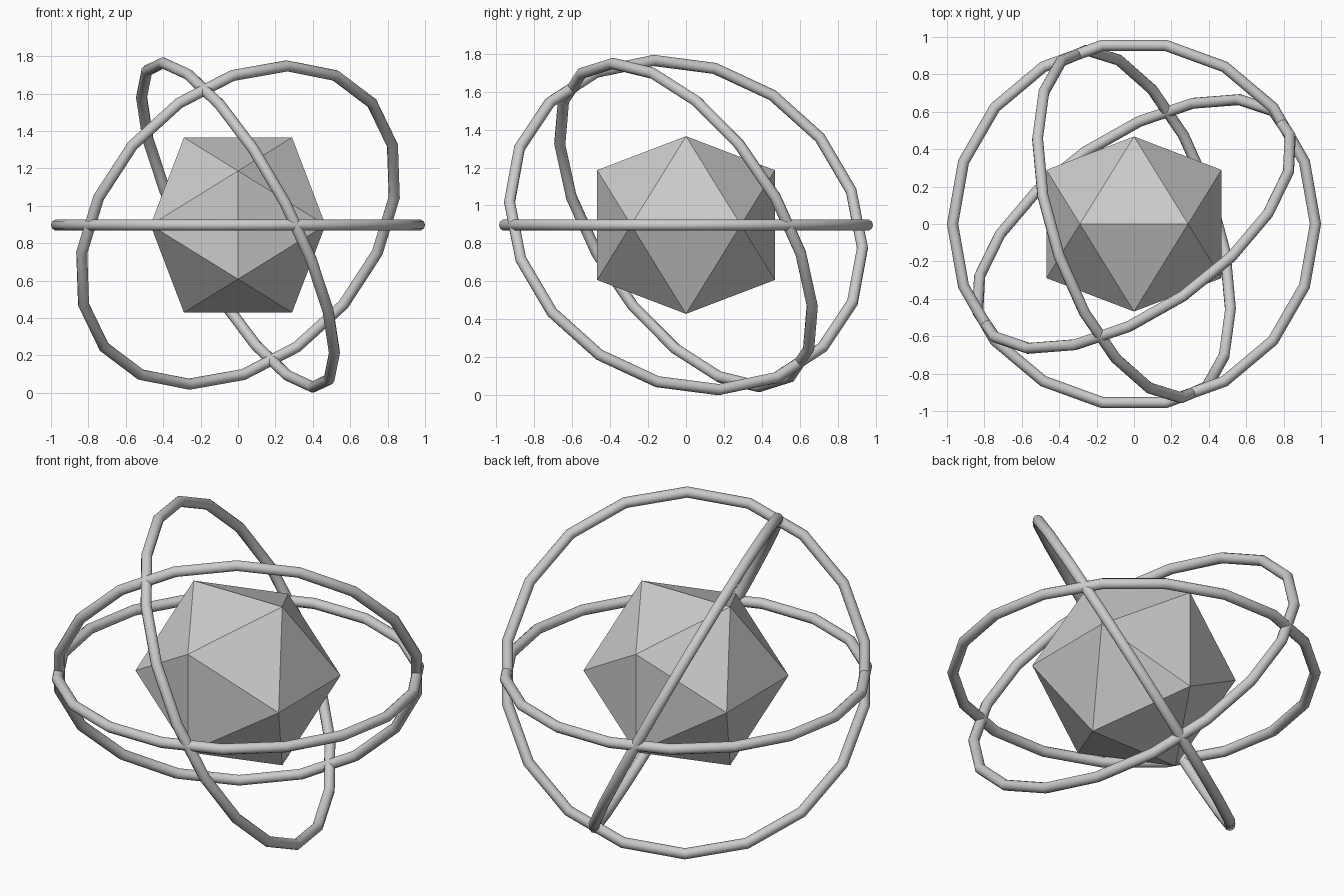
import bpy, bmesh
from math import radians, sqrt
from mathutils import Matrix

if "Cube" in bpy.data.objects:
    bpy.data.objects.remove(bpy.data.objects["Cube"])

CENTRE = Matrix.Translation((0, 0, 0.897))
CORE_RADIUS = 0.55
RING_RADIUS, TUBE_RADIUS = 0.97, 0.03


def make_core():
    # Icosahedron from three crossed golden rectangles, flat faces
    phi = (1 + sqrt(5)) / 2
    k = CORE_RADIUS / sqrt(1 + phi * phi)
    a, b = k, k * phi
    bm = bmesh.new()
    for s in (-1, 1):
        for t in (-1, 1):
            bm.verts.new((s * a, 0, t * b))
            bm.verts.new((s * b, t * a, 0))
            bm.verts.new((0, s * b, t * a))
    bmesh.ops.convex_hull(bm, input=bm.verts[:])
    bmesh.ops.recalc_face_normals(bm, faces=bm.faces[:])
    mesh = bpy.data.meshes.new("core")
    bm.to_mesh(mesh)
    bm.free()
    core = bpy.data.objects.new("core", mesh)
    core.matrix_world = CENTRE
    bpy.context.collection.objects.link(core)


def make_ring(name, azimuth, tilt, spin):
    # 18-sided ring: spun in its plane, tilted up, then turned about z
    bpy.ops.mesh.primitive_torus_add(
        major_segments=18, minor_segments=10,
        major_radius=RING_RADIUS, minor_radius=TUBE_RADIUS)
    ring = bpy.context.object
    ring.name = name
    ring.matrix_world = (CENTRE
                         @ Matrix.Rotation(radians(azimuth), 4, 'Z')
                         @ Matrix.Rotation(radians(-tilt), 4, 'Y')
                         @ Matrix.Rotation(radians(spin), 4, 'Z'))
    bpy.ops.object.shade_smooth()


make_core()
make_ring("level_ring", 0, 0, 0)
make_ring("wide_tilted_ring", -55.8, 61.3, 0)
make_ring("narrow_tilted_ring", 198.7, 63.4, 2)
